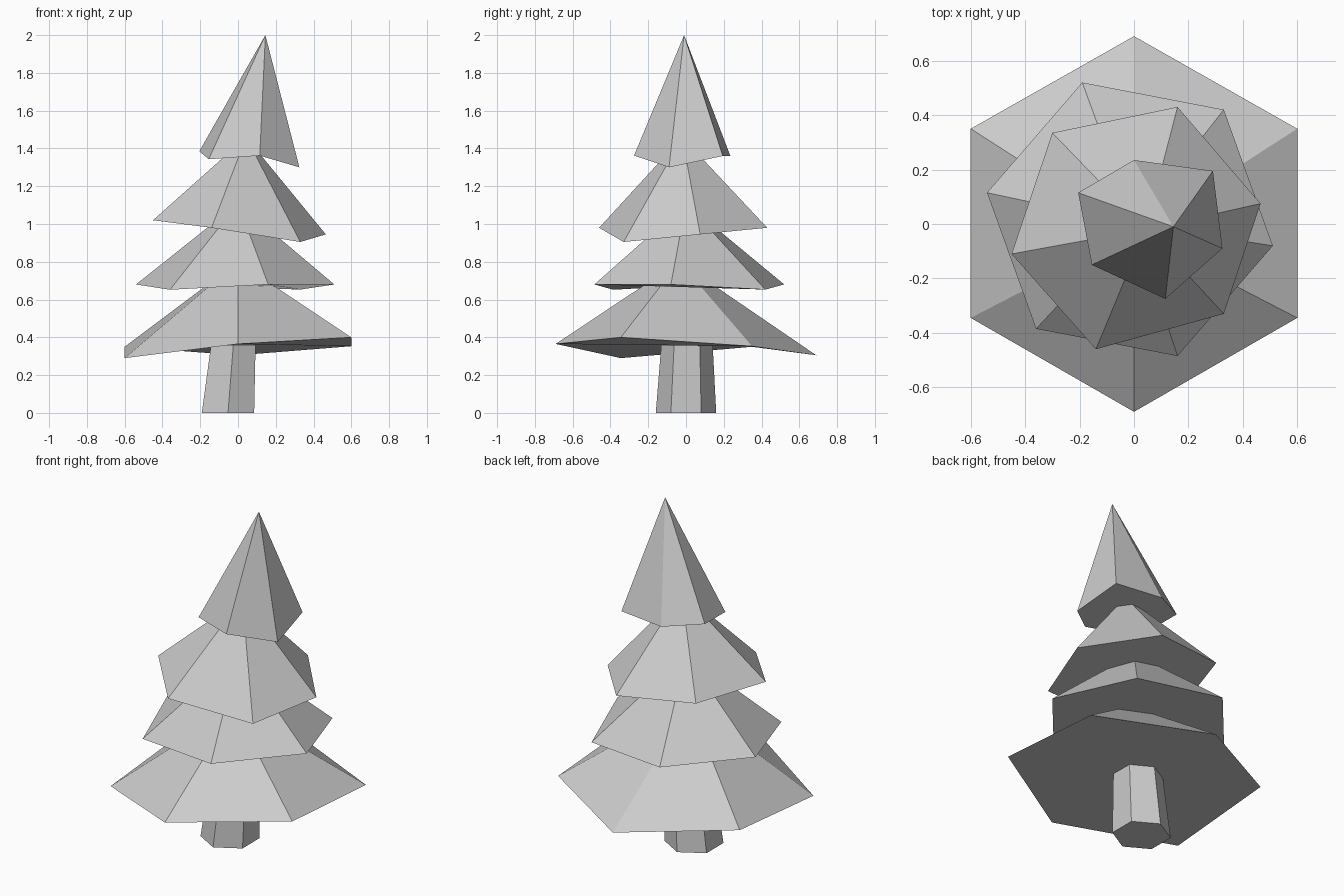
import bpy
from math import sin, cos, radians

if "Cube" in bpy.data.objects:
    bpy.data.objects.remove(bpy.data.objects["Cube"])


def mesh_object(name, verts, faces):
    mesh = bpy.data.meshes.new(name)
    mesh.from_pydata(verts, [], faces)
    mesh.update()
    obj = bpy.data.objects.new(name, mesh)
    bpy.context.collection.objects.link(obj)
    return obj


def branch_tier(name, rim, apex):
    """Closed irregular pyramid: counter-clockwise rim plus a tip."""
    n = len(rim)
    faces = [(i, (i + 1) % n, n) for i in range(n)]
    faces.append(tuple(reversed(range(n))))
    return mesh_object(name, rim + [apex], faces)


def hexagon(cx, cy, z, r):
    return [(cx + r * cos(radians(30 + 60 * i)),
             cy + r * sin(radians(30 + 60 * i)), z) for i in range(6)]


# Leaning, tapered six-sided trunk
ring = hexagon(-0.053, 0, 0, 0.16) + hexagon(-0.02, 0.006, 0.42, 0.132)
sides = [(i, (i + 1) % 6, 6 + (i + 1) % 6, 6 + i) for i in range(6)]
mesh_object("trunk", ring, sides + [(5, 4, 3, 2, 1, 0), (6, 7, 8, 9, 10, 11)])

# Four tilted foliage tiers, bottom to top
branch_tier("bottom_branches", [
    (0, -0.69, 0.365), (0.6, -0.345, 0.40), (0.6, 0.35, 0.353),
    (0, 0.69, 0.305), (-0.6, 0.35, 0.35), (-0.6, -0.345, 0.29)],
    (0, -0.035, 0.80))

branch_tier("lower_branches", [
    (0.16, -0.485, 0.68), (0.51, -0.08, 0.68), (0.33, 0.42, 0.653),
    (-0.19, 0.52, 0.68), (-0.54, 0.115, 0.68), (-0.36, -0.385, 0.652)],
    (0, 0, 1.11))

branch_tier("upper_branches", [
    (-0.14, -0.46, 0.98), (0.33, -0.33, 0.905), (0.465, 0.075, 0.945),
    (0.16, 0.43, 0.98), (-0.3, 0.335, 1.02), (-0.45, -0.11, 1.02)],
    (0.043, -0.02, 1.46))

branch_tier("treetop", [
    (0.115, -0.275, 1.362), (0.325, -0.09, 1.30), (0.29, 0.195, 1.36),
    (0, 0.235, 1.36), (-0.205, 0.115, 1.385), (-0.155, -0.15, 1.343)],
    (0.145, -0.01, 2.0))
